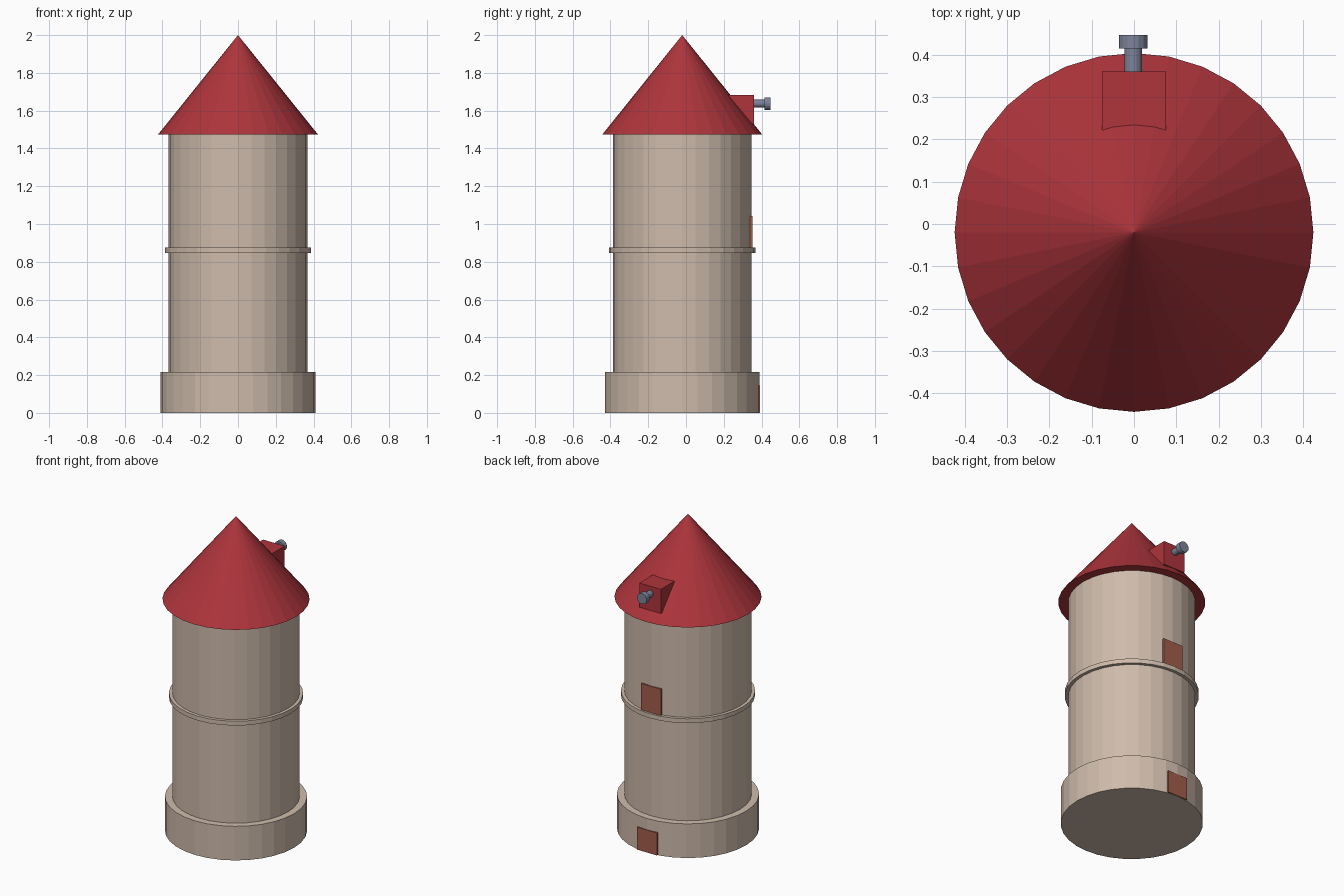
import bpy, math

if "Cube" in bpy.data.objects:
    bpy.data.objects.remove(bpy.data.objects["Cube"])

CY = -0.02  # tower axis in y


def material(name, rgb):
    m = bpy.data.materials.new(name)
    m.diffuse_color = (*rgb, 1)
    m.use_nodes = True
    m.node_tree.nodes["Principled BSDF"].inputs["Base Color"].default_value = m.diffuse_color
    return m


STONE = material("stone", (0.62, 0.50, 0.41))
RED = material("roof_red", (0.42, 0.035, 0.045))
WOOD = material("door_wood", (0.36, 0.11, 0.07))
METAL = material("metal", (0.20, 0.23, 0.32))


def finish(name, mat):
    ob = bpy.context.object
    ob.name = name
    ob.data.materials.append(mat)
    return ob


def drum(name, r, z0, z1, mat, r_top=None):
    """Upright 32-sided drum or cone on the tower axis."""
    bpy.ops.mesh.primitive_cone_add(
        vertices=32, radius1=r, radius2=r if r_top is None else r_top,
        depth=z1 - z0, location=(0, CY, (z0 + z1) / 2))
    return finish(name, mat)


def rod(name, r, y0, y1, z, mat):
    """Cylinder lying along y."""
    bpy.ops.mesh.primitive_cylinder_add(
        vertices=16, radius=r, depth=y1 - y0,
        location=(-0.002, (y0 + y1) / 2, z), rotation=(math.pi / 2, 0, 0))
    return finish(name, mat)


def box(name, width, y0, y1, z0, z1, mat):
    bpy.ops.mesh.primitive_cube_add(
        size=1, location=(0, (y0 + y1) / 2, (z0 + z1) / 2))
    bpy.context.object.scale = (width, y1 - y0, z1 - z0)
    return finish(name, mat)


# Tower body
drum("base", 0.41, 0, 0.217, STONE)
drum("tower_wall", 0.367, 0.217, 1.473, STONE)
drum("band", 0.387, 0.847, 0.875, STONE)
drum("roof", 0.424, 1.473, 2.0, RED, 0)

# Doors on the back
box("lower_door", 0.14, 0.35, 0.393, 0.002, 0.145, WOOD)
box("upper_door", 0.14, 0.31, 0.352, 0.875, 1.043, WOOD)

# Dormer with hoist
box("dormer", 0.152, 0.20, 0.361, 1.53, 1.684, RED)
rod("hoist_shaft", 0.021, 0.35, 0.418, 1.637, METAL)
rod("hoist_cap", 0.034, 0.415, 0.447, 1.637, METAL)
